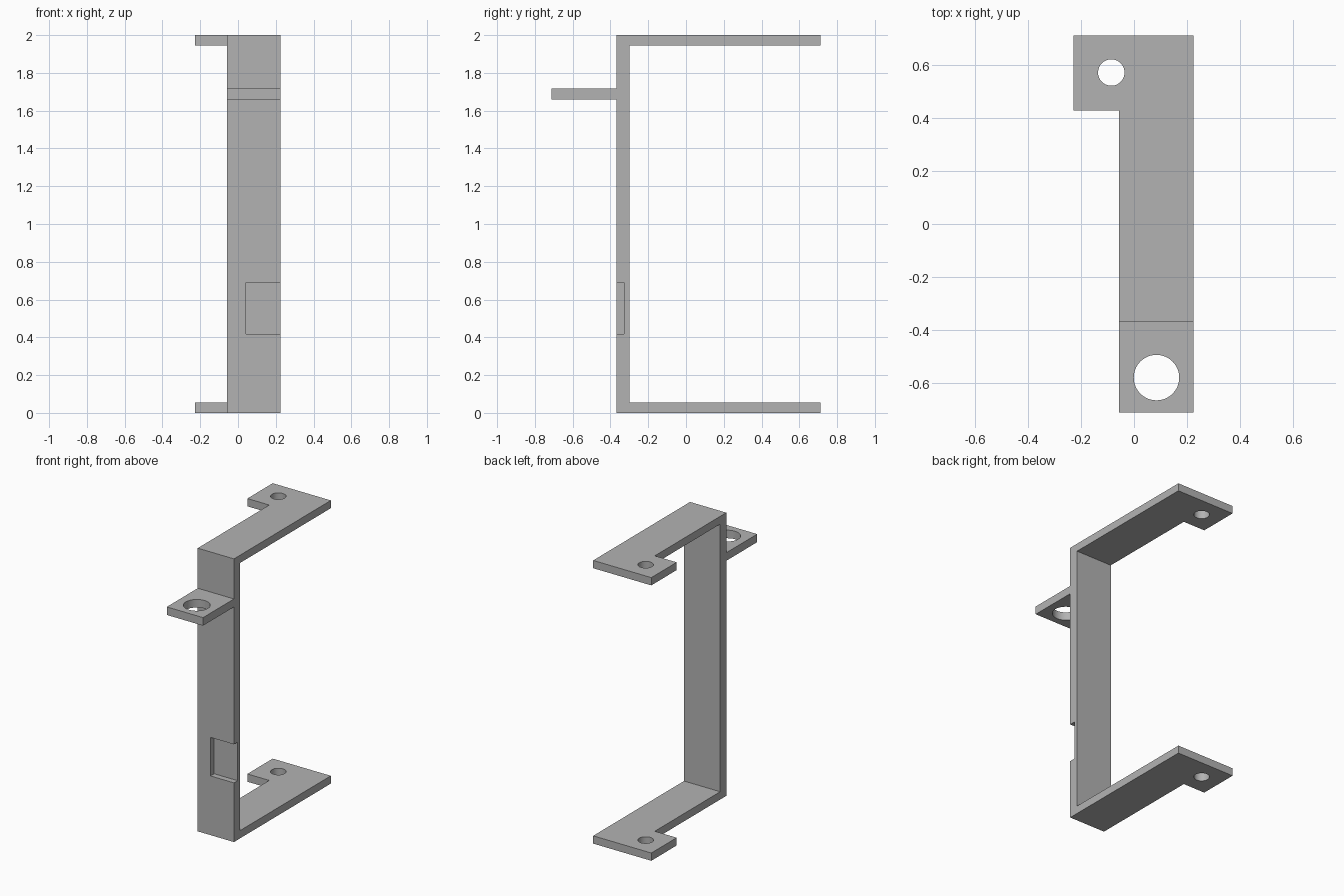
import bpy, bmesh, math
from mathutils import Matrix, Vector

default = bpy.data.objects.get("Cube")
if default:
    bpy.data.objects.remove(default, do_unlink=True)

# Overall limits of the bracket
X_LUG, X_ARM, X_SIDE = -0.228, -0.057, 0.226
Y_TAB, Y_FRONT, Y_INNER, Y_BACK = -0.713, -0.368, -0.30, 0.713
TOP, THICK = 2.0, 0.055
TAB_LOW, TAB_HIGH = 1.66, 1.717

# Plain grey finish
grey = bpy.data.materials.new("plain grey")
grey.use_nodes = True
colour = (0.45, 0.45, 0.45, 1)
grey.diffuse_color = colour
grey.node_tree.nodes["Principled BSDF"].inputs["Base Color"].default_value = colour


def add_object(name, bm):
    bmesh.ops.recalc_face_normals(bm, faces=bm.faces)
    mesh = bpy.data.meshes.new(name)
    bm.to_mesh(mesh)
    bm.free()
    mesh.materials.append(grey)
    obj = bpy.data.objects.new(name, mesh)
    bpy.context.collection.objects.link(obj)
    return obj


def box(name, low, high):
    low, high = Vector(low), Vector(high)
    bm = bmesh.new()
    place = Matrix.Translation((low + high) / 2) @ Matrix.Diagonal((*(high - low), 1))
    bmesh.ops.create_cube(bm, size=1, matrix=place)
    return add_object(name, bm)


def drill(name, x, y, radius, low, high):
    bm = bmesh.new()
    bmesh.ops.create_cone(bm, cap_ends=True, segments=64, radius1=radius,
                          radius2=radius, depth=high - low,
                          matrix=Matrix.Translation((x, y, (low + high) / 2)))
    return add_object(name, bm)


# Bracket: side profile of upright, two arms and front tab, extruded across x
profile = [(Y_FRONT, 0), (Y_BACK, 0), (Y_BACK, THICK), (Y_INNER, THICK),
           (Y_INNER, TOP - THICK), (Y_BACK, TOP - THICK), (Y_BACK, TOP),
           (Y_FRONT, TOP), (Y_FRONT, TAB_HIGH), (Y_TAB, TAB_HIGH),
           (Y_TAB, TAB_LOW), (Y_FRONT, TAB_LOW)]
bm = bmesh.new()
side = bm.faces.new([bm.verts.new((X_LUG, y, z)) for y, z in profile])
swept = bmesh.ops.extrude_face_region(bm, geom=[side])["geom"]
bmesh.ops.translate(bm, vec=(X_SIDE - X_LUG, 0, 0),
                    verts=[v for v in swept if isinstance(v, bmesh.types.BMVert)])
bracket = add_object("bracket", bm)

# Cutters: narrowing beside the lugs, side pocket, screw holes and tab hole
cutters = [
    box("lug_cutter", (-1, -1, -1), (X_ARM, 0.43, 3)),
    box("pocket_cutter", (0.043, -0.5, 0.418), (1, -0.327, 0.69)),
    drill("screw_hole_cutter", -0.086, 0.573, 0.05, -0.5, 2.5),
    drill("tab_hole_cutter", 0.085, -0.581, 0.086, 1.5, 1.9),
]
for cutter in cutters:
    cutter.hide_render = True
    cut = bracket.modifiers.new(cutter.name, 'BOOLEAN')
    cut.operation = 'DIFFERENCE'
    cut.solver = 'EXACT'
    cut.object = cutter

# Bake the cuts and discard the cutters
bpy.context.view_layer.update()
graph = bpy.context.evaluated_depsgraph_get()
result = bpy.data.meshes.new_from_object(bracket.evaluated_get(graph))
bracket.modifiers.clear()
bracket.data = result
for cutter in cutters:
    bpy.data.objects.remove(cutter, do_unlink=True)

# Smooth hole walls, sharp edges elsewhere
bpy.ops.object.select_all(action='DESELECT')
bracket.select_set(True)
bpy.context.view_layer.objects.active = bracket
bpy.ops.object.shade_smooth_by_angle(angle=math.radians(30))
